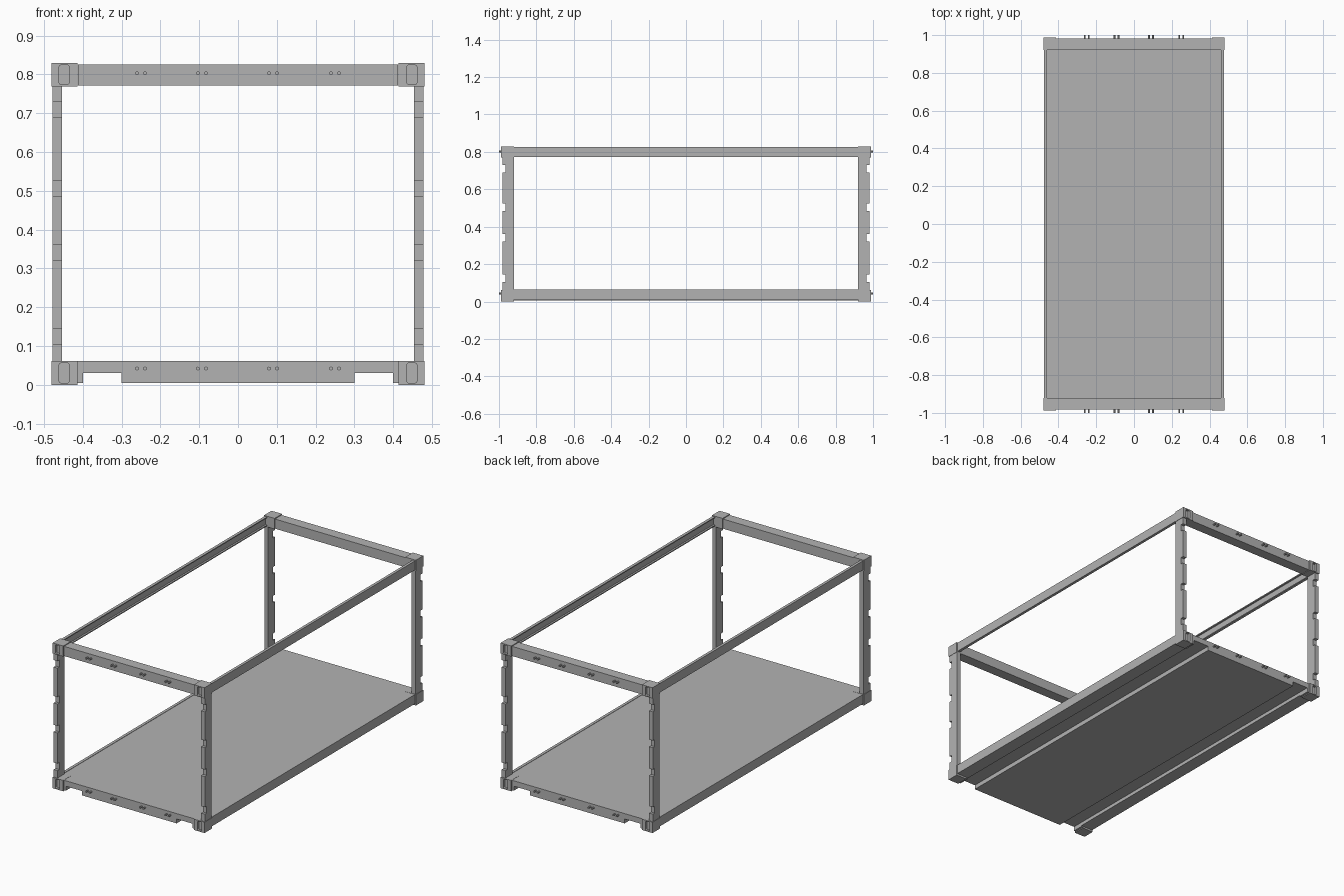
import bpy, bmesh
from mathutils import Matrix, Vector

cube = bpy.data.objects.get("Cube")
if cube:
    bpy.data.objects.remove(cube)

steel = bpy.data.materials.new("grey steel")
steel.use_nodes = True
GREY = (0.45, 0.45, 0.45, 1)
steel.diffuse_color = GREY
steel.node_tree.nodes["Principled BSDF"].inputs["Base Color"].default_value = GREY


def finish(name, bm):
    bmesh.ops.recalc_face_normals(bm, faces=bm.faces)
    mesh = bpy.data.meshes.new(name)
    bm.to_mesh(mesh)
    bm.free()
    mesh.materials.append(steel)
    ob = bpy.data.objects.new(name, mesh)
    bpy.context.scene.collection.objects.link(ob)
    return ob


def mirror(ob, x=False, y=False):
    mod = ob.modifiers.new("mirror", "MIRROR")
    mod.use_axis = (x, y, False)
    mod.use_clip = False
    mod.use_mirror_merge = False
    return ob


def box(name, lo, hi):
    lo, hi = Vector(lo), Vector(hi)
    bm = bmesh.new()
    bmesh.ops.create_cube(bm, size=1)
    for v in bm.verts:
        v.co = [lo[i] + (v.co[i] + 0.5) * (hi[i] - lo[i]) for i in range(3)]
    return finish(name, bm)


def extrude(name, profile, place, a, b):
    """Extrude a closed 2D profile; place(u, v, w) gives the 3D point."""
    bm = bmesh.new()
    face = bm.faces.new([bm.verts.new(place(u, v, a)) for u, v in profile])
    new = bmesh.ops.extrude_face_region(bm, geom=[face])["geom"]
    shift = Vector(place(0, 0, b)) - Vector(place(0, 0, a))
    bmesh.ops.translate(bm, vec=shift, verts=[g for g in new if isinstance(g, bmesh.types.BMVert)])
    return finish(name, bm)


def along_y(u, v, w):
    return (u, w, v)


def along_x(u, v, w):
    return (w, u, v)


# Underside profile with two forklift channels
def base_profile(half, low):
    right = [(0.3, 0.005), (0.3, 0.03), (0.4, 0.03), (0.4, low), (half, low), (half, 0.061)]
    return right + [(-x, z) for x, z in reversed(right)]


extrude("floor", base_profile(0.462, 0.01), along_y, -0.92, 0.92)
mirror(extrude("bottom_end_beam", base_profile(0.414, 0.005), along_y, -0.982, -0.92), y=True)
mirror(box("top_end_beam", (-0.412, -0.982, 0.771), (0.412, -0.922, 0.826)), y=True)


# Side rails: channels that open inward
def channel(z0, z1):
    t = 0.006
    return [(0.476, z0), (0.476, z1), (0.46, z1), (0.46, z1 - t),
            (0.47, z1 - t), (0.47, z0 + t), (0.46, z0 + t), (0.46, z0)]


for name, z0, z1 in (("bottom_side_rail", 0.01, 0.063), ("top_side_rail", 0.774, 0.826)):
    mirror(extrude(name, channel(z0, z1), along_y, -0.92, 0.92), x=True)

# Corner posts with notches in the outer edge
post = [(-0.92, 0.06), (-0.982, 0.06)]
for z in (0.125, 0.34, 0.505, 0.71):
    post += [(-0.982, z - 0.02), (-0.965, z - 0.02), (-0.965, z + 0.02), (-0.982, z + 0.02)]
post += [(-0.982, 0.772), (-0.92, 0.772)]
mirror(extrude("corner_post", post, along_x, 0.454, 0.478), x=True, y=True)

# Corner blocks with a rounded recess in the end face
for name, z0, z1 in (("bottom_corner_block", 0.0, 0.062), ("top_corner_block", 0.769, 0.83)):
    block = box(name, (0.413, -0.988, z0), (0.48, -0.92, z1))
    cutter = box("recess_cutter", (0.435, -1.02, z0 + 0.005), (0.461, -0.975, z1 - 0.006))
    bm = bmesh.new()
    bm.from_mesh(cutter.data)
    edges = [e for e in bm.edges if abs(e.verts[0].co.y - e.verts[1].co.y) > 0.02]
    bmesh.ops.bevel(bm, geom=edges, offset=0.005, segments=3, profile=0.5, affect="EDGES")
    bm.to_mesh(cutter.data)
    bm.free()
    cut = block.modifiers.new("recess", "BOOLEAN")
    cut.object = cutter
    cut.solver = "EXACT"
    bpy.context.view_layer.update()
    cut_block = block.evaluated_get(bpy.context.evaluated_depsgraph_get())
    block.data = bpy.data.meshes.new_from_object(cut_block)
    block.modifiers.clear()
    bpy.data.objects.remove(cutter)
    mirror(block, x=True, y=True)

# Pairs of small lashing pegs on the end beams
for name, z in (("bottom_lashing_pegs", 0.042), ("top_lashing_pegs", 0.803)):
    bm = bmesh.new()
    for x in (-0.25, -0.093, 0.09, 0.25):
        for side in (-0.0105, 0.0105):
            spot = Matrix.Translation((x + side, -0.99, z)) @ Matrix.Rotation(1.5708, 4, "X")
            bmesh.ops.create_cone(bm, cap_ends=True, segments=8, radius1=0.005,
                                  radius2=0.005, depth=0.02, matrix=spot)
    mirror(finish(name, bm), y=True)
